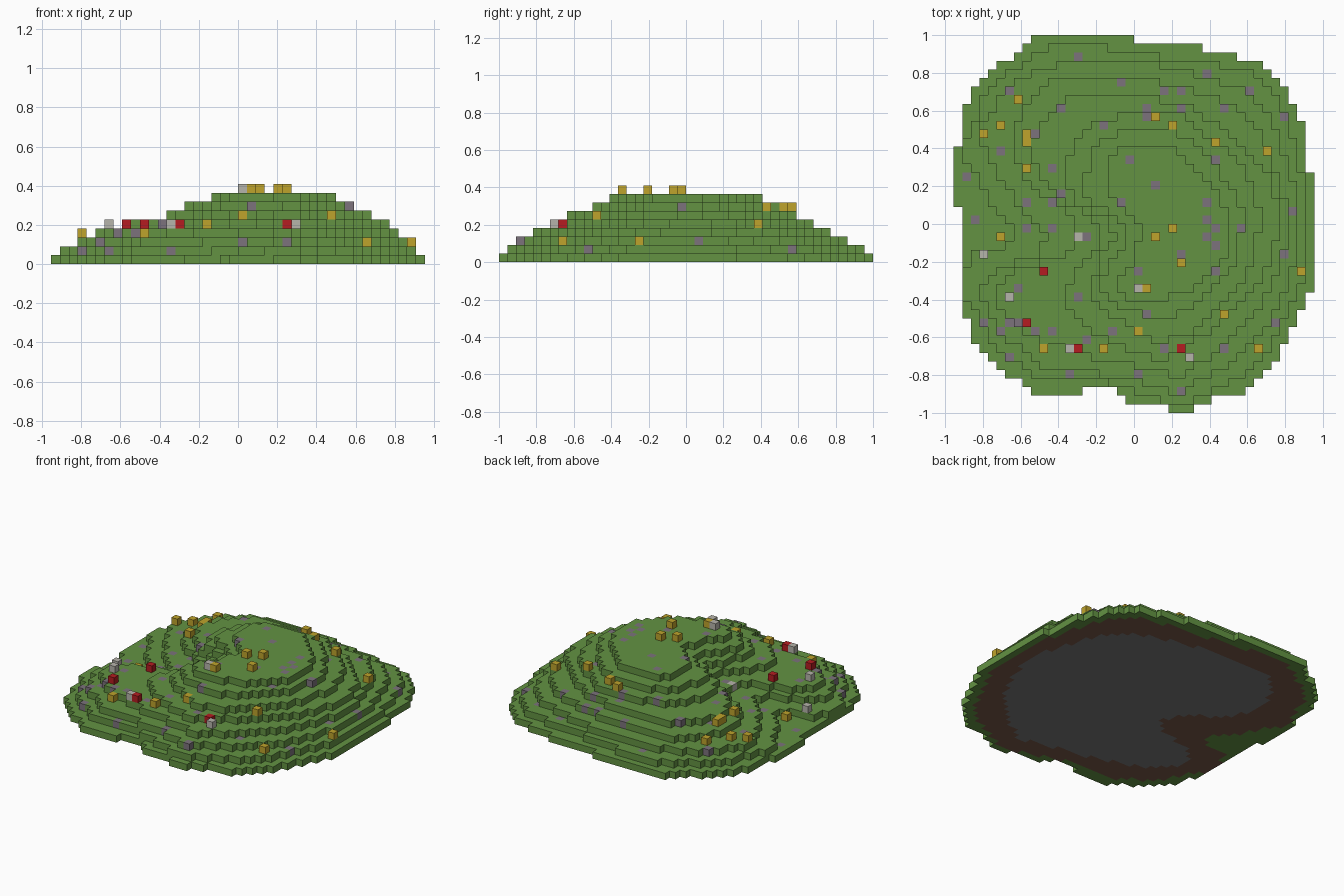
import bpy
import bmesh
import math
from mathutils import Matrix, Vector

if "Cube" in bpy.data.objects:
    bpy.data.objects.remove(bpy.data.objects["Cube"], do_unlink=True)

UNIT = 1 / 22  # edge of one block


def make_material(name, colour):
    material = bpy.data.materials.new(name)
    material.use_nodes = True
    rgba = (*colour, 1)
    material.diffuse_color = rgba
    material.node_tree.nodes["Principled BSDF"].inputs["Base Color"].default_value = rgba
    return material


grass = make_material("grass green", (0.125, 0.29, 0.055))
dirt = make_material("dirt brown", (0.19, 0.10, 0.065))
stone = make_material("stone grey", (0.19, 0.19, 0.19))
pebble = make_material("pebble grey", (0.2, 0.17, 0.2))
yellow = make_material("petal yellow", (0.52, 0.37, 0.025))
red = make_material("petal red", (0.46, 0.012, 0.015))
pale = make_material("petal pale grey", (0.47, 0.46, 0.41))


def inside(x, y, outline):
    """Even-odd test of a point against a closed outline."""
    hit = False
    for (ax, ay), (bx, by) in zip(outline, outline[1:] + outline[:1]):
        if (ay > y) != (by > y) and x < ax + (y - ay) * (bx - ax) / (by - ay):
            hit = not hit
    return hit


heights = {}  # blocks stacked in each grid cell


def add_terrace(level, outline):
    """Raise every cell inside the outline that stands on the terrace below."""
    for i in range(-22, 22):
        for j in range(-22, 22):
            if heights.get((i, j), 0) == level and inside(i + 0.5, j + 0.5, outline):
                heights[i, j] = level + 1


# Terraces of the hill, bottom to top, with a valley cut into one flank
add_terrace(0, [(-11, 22), (0, 22), (0, 21), (8, 21), (8, 20), (11, 20), (14, 19),
                (17, 17), (18, 15), (19, 13), (20, 11), (20, 6), (21, 6), (21, -7),
                (20, -9), (19, -11), (17, -15), (15, -18), (12, -20), (7, -21),
                (7, -22), (4, -22), (4, -21), (0, -21), (-2, -19), (-6, -19),
                (-6, -20), (-11, -20), (-14, -18), (-17, -15), (-19, -14),
                (-19, -11), (-20, -11), (-20, 2), (-21, 2), (-21, 9), (-20, 9),
                (-20, 13), (-17, 18), (-13, 20)])
add_terrace(1, [(-11, 20), (-9, 21), (-6, 21), (0, 20), (7, 19), (13, 18), (16, 16),
                (18, 12), (19, 8), (20, 4), (20, -6), (18, -10), (16, -14), (14, -17),
                (10, -19), (6, -21), (4, -21), (-1, -19), (-5, -18), (-11, -18),
                (-14, -16), (-17, -13), (-18, -10), (-20, -8), (-19, -3), (-15, -3),
                (-14, -1), (-17, 3), (-18, 6), (-20, 8), (-19, 11), (-17, 16),
                (-14, 18)])
add_terrace(2, [(-8, 19), (0, 19), (6, 18), (12, 16), (15, 14), (17, 10), (18, 7),
                (19, 3), (19, -4), (17, -9), (15, -13), (13, -15), (10, -17), (5, -20),
                (3, -19), (-1, -18), (-6, -17), (-10, -17), (-14, -14), (-16, -12),
                (-18, -8), (-16, -5), (-11, -4), (-10, -1), (-14, 3), (-17, 8),
                (-18, 11), (-16, 14), (-13, 17)])
add_terrace(3, [(-9, 17), (0, 17), (6, 16), (11, 14), (14, 12), (16, 8), (17, 5),
                (18, 2), (18, -2), (16, -7), (14, -11), (11, -14), (8, -16), (5, -18),
                (3, -17), (-2, -16), (-7, -15), (-9, -14), (-12, -13), (-15, -11),
                (-16, -8), (-14, -5), (-8, -4), (-6, -2), (-8, 2), (-13, 5),
                (-14, 10), (-13, 14)])
add_terrace(4, [(-7, 15), (1, 15), (6, 14), (11, 11), (14, 8), (16, 5), (17, 1),
                (17, -1), (15, -6), (13, -9), (10, -12), (6, -14), (3, -16), (1, -15),
                (-2, -14), (-6, -12), (-8, -9), (-7, -5), (-4, -3), (-4, 0), (-7, 2),
                (-11, 5), (-12, 9), (-10, 13)])
add_terrace(5, [(-4, 12), (0, 13), (5, 13), (9, 10), (12, 8), (14, 4), (15, 1),
                (14, -4), (12, -8), (9, -11), (6, -13), (3, -14), (1, -12), (-3, -11),
                (-5, -8), (-4, -4), (-2, -2), (-3, 1), (-7, 2), (-8, 6), (-7, 9)])
add_terrace(6, [(-3, 10), (0, 11), (4, 11), (8, 9), (10, 6), (12, 4), (13, 1),
                (12, -4), (10, -7), (7, -10), (3, -11), (-1, -10), (-4, -8), (-3, -5),
                (-1, -3), (-1, 0), (-4, 2), (-6, 4), (-5, 8)])
add_terrace(7, [(-1, 9), (5, 9), (8, 6), (10, 4), (11, 1), (11, -3), (9, -6), (6, -8),
                (3, -9), (0, -9), (-2, -7), (0, -4), (1, -1), (-1, 2), (-3, 4), (-3, 7)])

# Cells whose top block is a pebble
pebbles = {(-7, 19), (8, 17), (-2, 16), (3, 15), (5, 15), (13, 15), (-15, 15), (-9, 13),
           (1, 13), (1, 12), (5, 13), (10, 13), (17, 12), (-4, 11), (-12, 10), (-16, 8),
           (9, 7), (-1, 7), (-10, 6), (-20, 5), (2, 4), (-9, 3), (-10, 2), (-13, 2),
           (-2, 2), (8, 2), (18, 1), (-19, 0), (8, 0), (-13, -1), (-10, -1), (9, -1),
           (12, -1), (8, -2), (-6, -2), (9, -3), (5, -4), (17, -4), (0, -6), (9, -6),
           (-7, -9), (-14, -8), (1, -11), (-18, -12), (-14, -12), (-15, -12), (16, -12),
           (-16, -13), (-12, -13), (-10, -13), (-3, -13), (-6, -14), (3, -15), (10, -15),
           (-15, -16), (-8, -18), (0, -18), (5, -20)}


def finish(name, bm, materials):
    mesh = bpy.data.meshes.new(name)
    bm.to_mesh(mesh)
    bm.free()
    for material in materials:
        mesh.materials.append(material)
    obj = bpy.data.objects.new(name, mesh)
    bpy.context.collection.objects.link(obj)
    return obj


def build_hill():
    """Shell of the stacked blocks: tops, undersides and exposed sides."""
    bm = bmesh.new()
    corners = {}

    def quad(points, slot):
        verts = []
        for p in points:
            if p not in corners:
                corners[p] = bm.verts.new(Vector(p) * UNIT)
            verts.append(corners[p])
        bm.faces.new(verts).material_index = slot

    for (i, j), h in heights.items():
        ring = [(i, j), (i + 1, j), (i + 1, j + 1), (i, j + 1)]
        cap = 3 if (i, j) in pebbles else 0
        quad([(x, y, h) for x, y in ring], cap)
        # Underside: grass at the rim, then dirt, then stone under the high ground
        under = 0 if h == 1 else 1 if h < 4 else 2
        quad([(x, y, 0) for x, y in reversed(ring)], under)
        # Sides, following the ring's edges
        for k, (dx, dy) in enumerate([(0, -1), (1, 0), (0, 1), (-1, 0)]):
            (ax, ay), (bx, by) = ring[k], ring[(k + 1) % 4]
            for z in range(heights.get((i + dx, j + dy), 0), h):
                quad([(ax, ay, z), (bx, by, z), (bx, by, z + 1), (ax, ay, z + 1)],
                     cap if z == h - 1 else 0)
    return finish("hill", bm, [grass, dirt, stone, pebble])


def scatter_blocks(name, cells, material):
    """Single blocks standing on the ground."""
    bm = bmesh.new()
    for i, j in cells:
        centre = Vector((i + 0.5, j + 0.5, heights.get((i, j), 0) + 0.5)) * UNIT
        bmesh.ops.create_cube(bm, size=UNIT, matrix=Matrix.Translation(centre))
    return finish(name, bm, [material])


build_hill()
scatter_blocks("yellow_flowers", [
    (-14, 14), (2, 12), (4, 11), (-16, 11), (-18, 10), (-13, 10), (-13, 9), (9, 9),
    (15, 8), (-13, 6), (-16, -2), (4, -1), (2, -2), (5, -5), (19, -6), (1, -8),
    (10, -11), (0, -13), (-11, -15), (-4, -15), (14, -15)], yellow)
scatter_blocks("red_flowers", [(-11, -6), (-13, -12), (-7, -15), (5, -15)], red)
scatter_blocks("pale_flowers", [(-7, -2), (-18, -4), (-15, -9), (0, -8), (-8, -15),
                                (6, -16)], pale)
